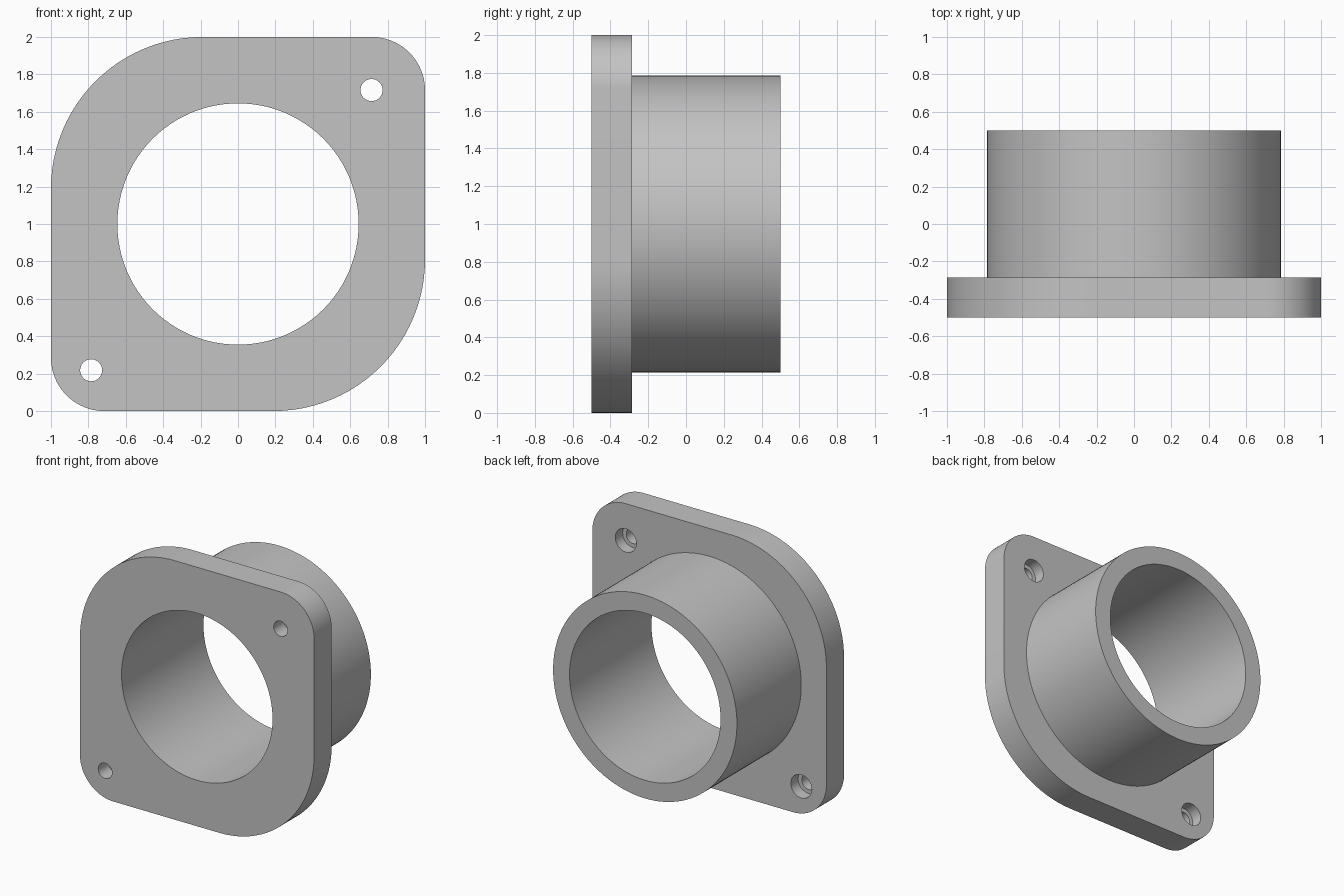
import bpy
import bmesh
from math import sin, cos, pi, radians

if "Cube" in bpy.data.objects:
    bpy.data.objects.remove(bpy.data.objects["Cube"], do_unlink=True)

FRONT, STEP, BACK = -0.5, -0.285, 0.5
CENTRE_Z = 1.0


def prism(name, outline, y0, y1):
    """Extrude an (x, z) outline from y0 to y1."""
    bm = bmesh.new()
    face = bm.faces.new([bm.verts.new((x, y0, z)) for x, z in outline])
    moved = bmesh.ops.extrude_face_region(bm, geom=[face])["geom"]
    verts = [g for g in moved if isinstance(g, bmesh.types.BMVert)]
    bmesh.ops.translate(bm, vec=(0, y1 - y0, 0), verts=verts)
    bmesh.ops.recalc_face_normals(bm, faces=bm.faces)
    mesh = bpy.data.meshes.new(name)
    bm.to_mesh(mesh)
    bm.free()
    obj = bpy.data.objects.new(name, mesh)
    bpy.context.collection.objects.link(obj)
    return obj


def arc(x, z, radius, start, sweep, steps):
    return [(x + radius * cos(start + sweep * i / steps),
             z + radius * sin(start + sweep * i / steps)) for i in range(steps + 1)]


def cylinder(name, x, z, radius, y0, y1, steps):
    return prism(name, arc(x, z, radius, 0, 2 * pi, steps)[:-1], y0, y1)


def combine(target, other, operation):
    mod = target.modifiers.new(operation.title(), 'BOOLEAN')
    mod.operation, mod.solver, mod.object = operation, 'EXACT', other
    bpy.context.view_layer.objects.active = target
    bpy.ops.object.modifier_apply(modifier=mod.name)
    bpy.data.objects.remove(other, do_unlink=True)


# Flange plate: two wide and two tight rounded corners, counter-clockwise
outline = []
corners = [(1, 1, 0.285), (-1, 1, 0.81), (-1, -1, 0.285), (1, -1, 0.81)]
for i, (sx, sz, r) in enumerate(corners):
    outline += arc(sx * (1 - r), CENTRE_Z + sz * (1 - r), r, i * pi / 2, pi / 2, 24)
collar = prism("flanged_collar", outline, FRONT, STEP)

# Tube behind the plate, bored right through
combine(collar, cylinder("tube", 0, CENTRE_Z, 0.785, STEP - 0.1, BACK, 128), 'UNION')
combine(collar, cylinder("bore", 0, CENTRE_Z, 0.645, -1, 1, 128), 'DIFFERENCE')

# Bolt holes with a wider counterbore on the back
for x, z in [(0.714, 1.716), (-0.785, 0.218)]:
    combine(collar, cylinder("bolt_hole", x, z, 0.059, -1, 0, 32), 'DIFFERENCE')
    combine(collar, cylinder("counterbore", x, z, 0.09, STEP - 0.09, 0, 32), 'DIFFERENCE')

# Plain grey finish
grey = bpy.data.materials.new("plain_grey")
grey.use_nodes = True
colour = (0.55, 0.55, 0.55, 1)
grey.diffuse_color = colour
grey.node_tree.nodes["Principled BSDF"].inputs["Base Color"].default_value = colour
collar.data.materials.clear()
collar.data.materials.append(grey)

bpy.ops.object.select_all(action='DESELECT')
collar.select_set(True)
bpy.context.view_layer.objects.active = collar
bpy.ops.object.shade_smooth_by_angle(angle=radians(30))
